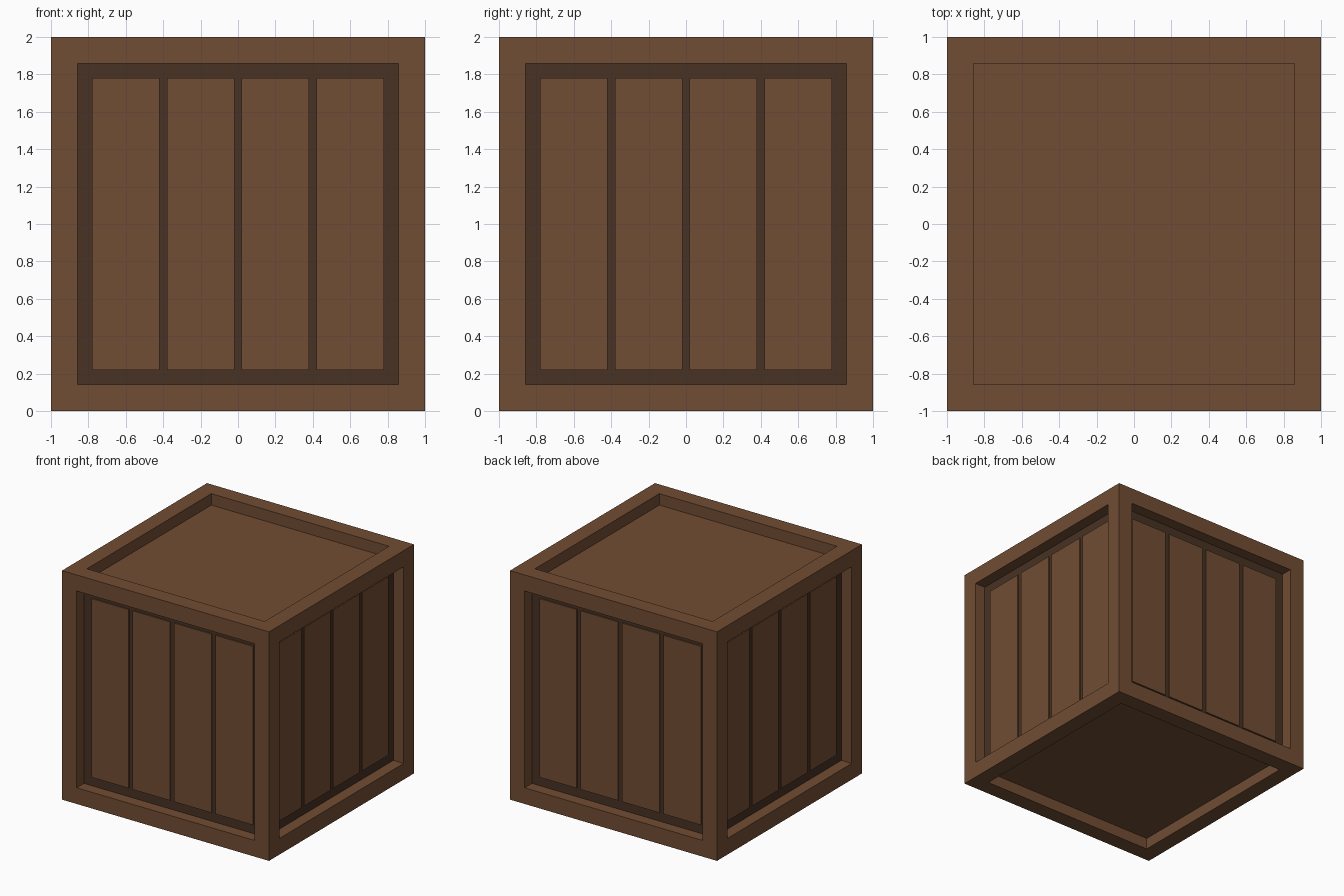
import bpy, bmesh, math
from mathutils import Matrix, Vector

if "Cube" in bpy.data.objects:
    bpy.data.objects.remove(bpy.data.objects["Cube"])

HALF = 1.0        # half the crate size
RIM = 0.2         # frame width
RECESS = 0.1      # depth of the sunken panels
GAP = 0.02        # gap round each plank
PROUD = 0.01      # how far planks stand off the backing


def material(name, rgb):
    m = bpy.data.materials.new(name)
    m.diffuse_color = (*rgb, 1)
    m.use_nodes = True
    m.node_tree.nodes["Principled BSDF"].inputs["Base Color"].default_value = m.diffuse_color
    return m


def make_object(name, bm, *mats):
    mesh = bpy.data.meshes.new(name)
    bm.to_mesh(mesh)
    bm.free()
    for m in mats:
        mesh.materials.append(m)
    obj = bpy.data.objects.new(name, mesh)
    bpy.context.collection.objects.link(obj)
    return obj


wood = material("wood", (0.165, 0.074, 0.033))
dark = material("dark_wood", (0.065, 0.032, 0.017))

# Crate frame: a cube with a sunken panel in all six sides
bm = bmesh.new()
bmesh.ops.create_cube(bm, size=2 * HALF, matrix=Matrix.Translation((0, 0, HALF)))
panels = bm.faces[:]
bmesh.ops.inset_individual(bm, faces=panels, thickness=RIM)
sunk = bmesh.ops.extrude_discrete_faces(bm, faces=panels)["faces"]
for f in sunk:
    f.normal_update()
    bmesh.ops.translate(bm, verts=f.verts[:], vec=f.normal * -RECESS)
    # Dark backing shows between the upright planks
    f.material_index = 1 if abs(f.normal.z) < 0.5 else 0
bmesh.ops.recalc_face_normals(bm, faces=bm.faces[:])
make_object("crate_frame", bm, wood, dark)

# Four upright planks on each of the four sides
pitch = 2 * (HALF - RIM) / 4
size = Vector((pitch - 2 * GAP, PROUD, 2 * (HALF - RIM - GAP)))
for i, side in enumerate(("front", "right", "back", "left")):
    turn = Matrix.Rotation(i * math.pi / 2, 4, 'Z')
    bm = bmesh.new()
    for k in range(4):
        place = Matrix.Translation(((k - 1.5) * pitch, -HALF + RECESS - PROUD / 2, HALF))
        bmesh.ops.create_cube(bm, size=1, matrix=turn @ place @ Matrix.Diagonal((*size, 1)))
    make_object(side + "_planks", bm, wood)
